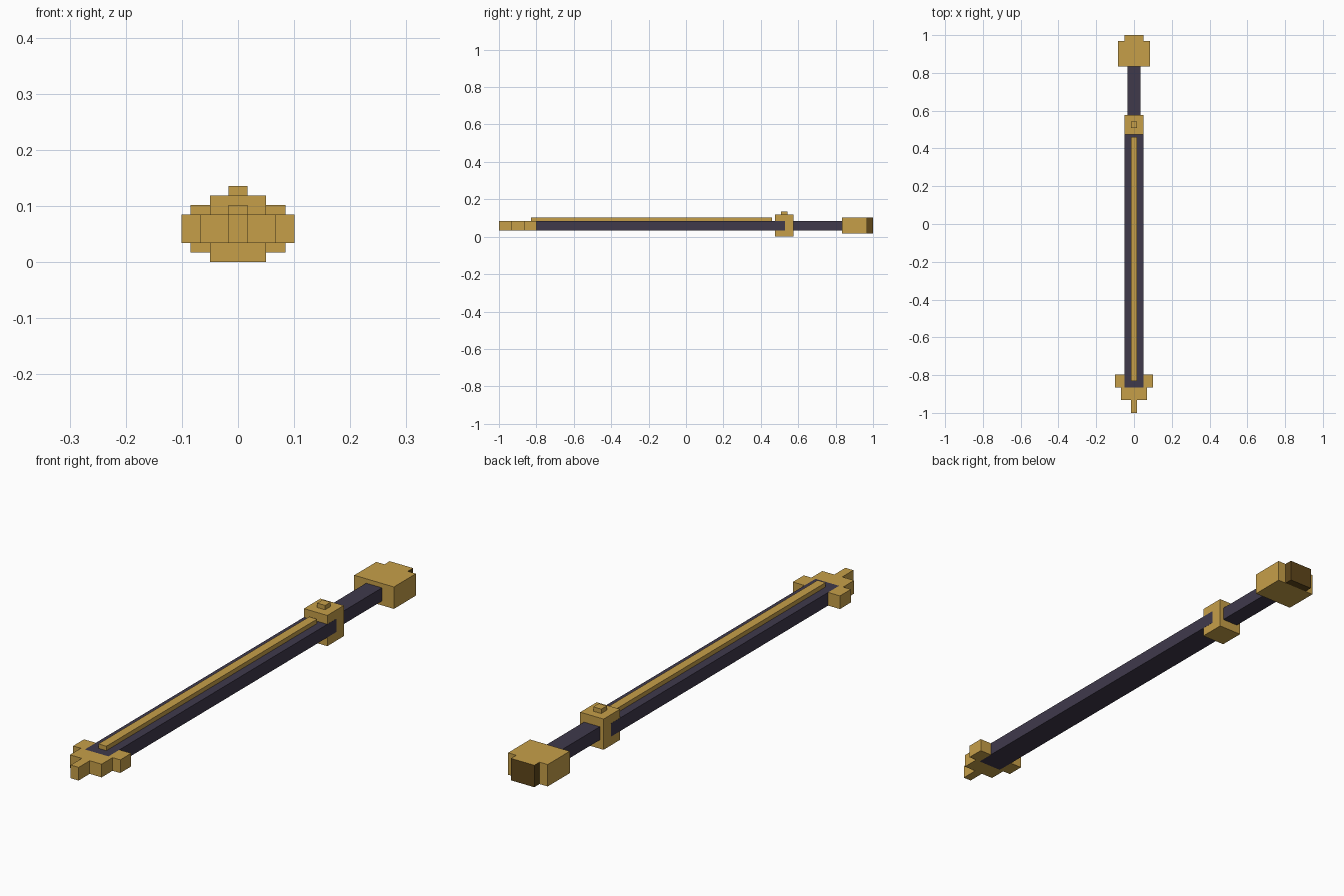
import bpy

if "Cube" in bpy.data.objects:
    bpy.data.objects.remove(bpy.data.objects["Cube"])


def material(name, rgb):
    m = bpy.data.materials.new(name)
    m.diffuse_color = (*rgb, 1.0)
    m.use_nodes = True
    m.node_tree.nodes["Principled BSDF"].inputs["Base Color"].default_value = m.diffuse_color
    return m


GOLD = material("gold", (0.565, 0.347, 0.066))
DARK = material("dark_violet_grey", (0.050, 0.041, 0.071))
BROWN = material("dark_brown", (0.115, 0.063, 0.011))


def box(name, x, y, z, *mats):
    """Box from (min, max) ranges; a second material goes on the top face."""
    bpy.ops.mesh.primitive_cube_add(size=1)
    ob = bpy.context.object
    ob.name = name
    for v in ob.data.vertices:
        v.co = [r[0] if c < 0 else r[1] for c, r in zip(v.co, (x, y, z))]
    ob.data.update()
    for m in mats:
        ob.data.materials.append(m)
    if len(mats) > 1:
        for p in ob.data.polygons:
            p.material_index = 1 if p.normal.z > 0.5 else 0
    return ob


MID = (0.034, 0.085)   # height of the blade and the tip pieces

# Blade and the raised ridge along it
box("blade", (-0.0505, 0.0505), (-0.865, 0.53), MID, DARK)
box("blade_ridge", (-0.017, 0.017), (-0.83, 0.46), (0.08, 0.102), GOLD)

# Stepped tip
for side, x in (("left", (-0.101, -0.05)), ("right", (0.05, 0.101))):
    box("tip_wing_" + side, x, (-0.865, -0.798), MID, GOLD)
box("tip_middle", (-0.068, 0.068), (-0.932, -0.865), MID, GOLD)
box("tip_point", (-0.017, 0.017), (-1.0, -0.932), MID, GOLD)

# Guard block with its stud
box("guard", (-0.05, 0.05), (0.475, 0.576), (0.0, 0.119), GOLD)
box("guard_stud", (-0.017, 0.017), (0.509, 0.543), (0.119, 0.136), GOLD)

# Handle and pommel
box("handle", (-0.034, 0.034), (0.53, 0.84), MID, DARK)
box("pommel", (-0.085, 0.085), (0.833, 0.968), (0.017, 0.102), GOLD)
box("pommel_cap", (-0.05, 0.05), (0.968, 1.0), (0.017, 0.102), BROWN, GOLD)
